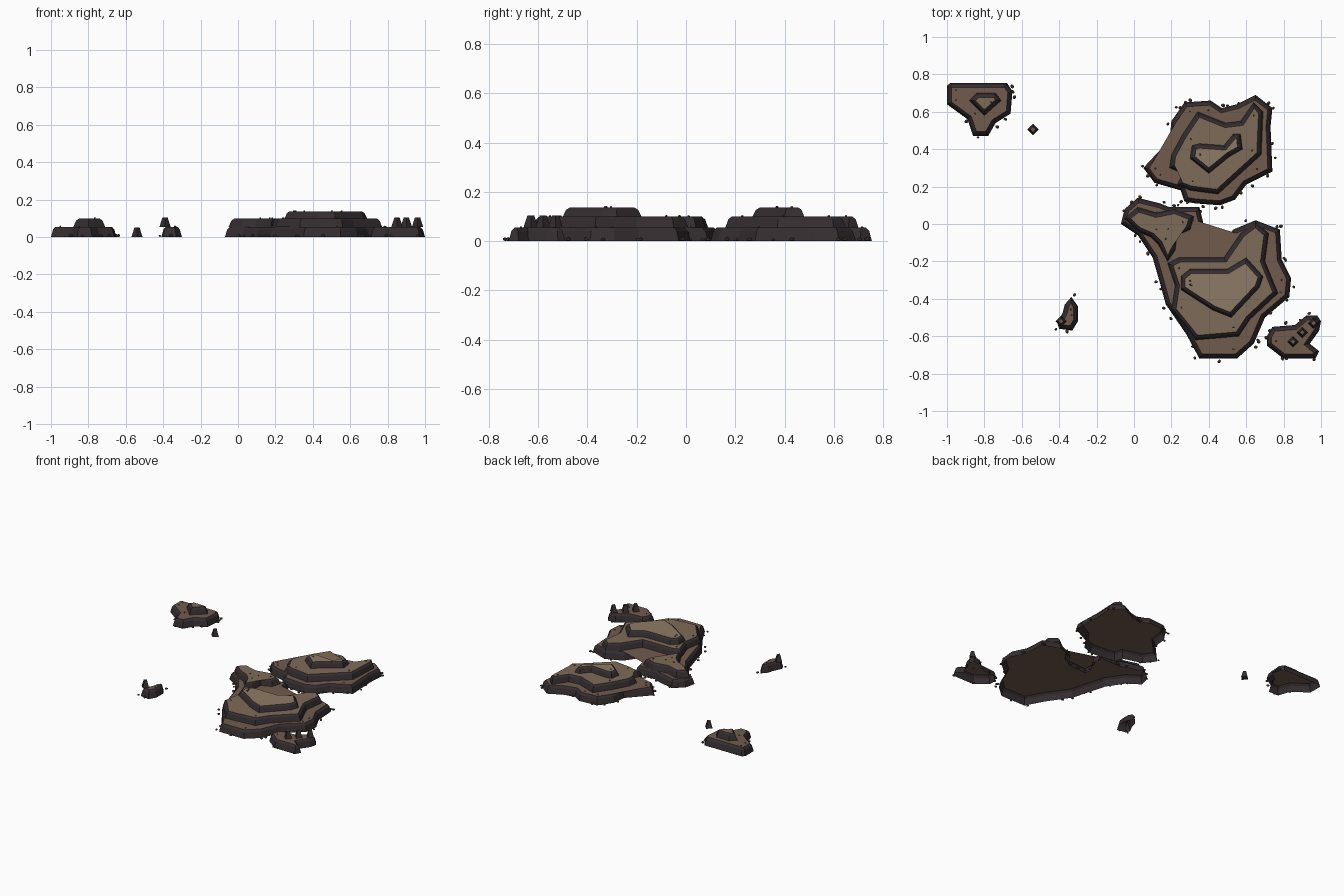
import bpy, bmesh, random
from mathutils import Vector, Matrix

if "Cube" in bpy.data.objects:
    bpy.data.objects.remove(bpy.data.objects["Cube"])

random.seed(4)
LEVELS = [0.0, 0.055, 0.10, 0.137]


def mat(name, rgb):
    m = bpy.data.materials.new(name)
    m.diffuse_color = (*rgb, 1)
    m.use_nodes = True
    m.node_tree.nodes["Principled BSDF"].inputs["Base Color"].default_value = m.diffuse_color
    return m


CLIFF = mat("cliff", (0.035, 0.026, 0.03))
TOPS = [mat("ground_low", (0.165, 0.105, 0.075)),
        mat("ground_mid", (0.21, 0.145, 0.10)),
        mat("ground_high", (0.27, 0.195, 0.13))]
STONE = mat("stone", (0.10, 0.07, 0.05))


def points(text):
    return [Vector(map(float, p.split(","))) for p in text.split()]


def ccw(pts):
    area = sum(a.x * b.y - b.x * a.y for a, b in zip(pts, pts[1:] + pts[:1]))
    return pts if area > 0 else pts[::-1]


def inset(pts, d):
    out = []
    for i, p in enumerate(pts):
        a = (p - pts[i - 1]).normalized()
        b = (pts[(i + 1) % len(pts)] - p).normalized()
        n = Vector((-a.y - b.y, a.x + b.x)).normalized()
        c = max(n.dot(Vector((-a.y, a.x))), 0.75)
        out.append(p + n * d / c)
    return out


def finish(bm, name, mats):
    me = bpy.data.meshes.new(name)
    bm.to_mesh(me)
    bm.free()
    for m in mats:
        me.materials.append(m)
    ob = bpy.data.objects.new(name, me)
    bpy.context.collection.objects.link(ob)
    return ob


shores, plateaus = [], []


# One terrace: open underneath, leaning cliff band and flat top
def terrace(name, level, text):
    pts = ccw(points(text))
    z0, z1 = LEVELS[level], LEVELS[level + 1]
    bm = bmesh.new()
    rings = []
    for t, d in ((0, 0), (0.75, 0.011), (1, 0.024)):
        z = z0 + (z1 - z0) * t
        rings.append([bm.verts.new((p.x, p.y, z)) for p in inset(pts, d)])
    n = len(pts)
    for lo, hi in zip(rings, rings[1:]):
        for i in range(n):
            j = (i + 1) % n
            bm.faces.new((lo[i], lo[j], hi[j], hi[i]))
    cap = bm.faces.new(rings[-1])
    cap.material_index = 1
    bmesh.ops.triangulate(bm, faces=[cap])
    finish(bm, name, [CLIFF, TOPS[level]])
    if level == 0:
        shores.append(pts)
    plateaus.append((inset(pts, 0.05), z1))


# North island
terrace("north_island_base", 0, ".05,.30 .19,.45 .20,.55 .27,.65 .41,.66 .47,.62 .55,.64 .65,.69 .74,.62 "
        ".73,.52 .74,.28 .68,.25 .60,.21 .54,.13 .46,.10 .33,.11 .27,.12 .25,.18 .11,.22")
terrace("north_island_middle", 1, ".19,.30 .20,.37 .26,.48 .34,.60 .49,.54 .57,.55 .64,.65 .69,.60 .68,.37 "
        ".57,.27 .45,.16 .30,.18 .23,.21 .26,.27")
terrace("north_island_top", 2, ".30,.35 .31,.42 .35,.43 .48,.42 .53,.48 .57,.48 .58,.40 .51,.36 .40,.27")

# South island with its north-west arm
terrace("south_island_base", 0, "-.07,0 -.05,.08 .02,.14 .14,.11 .19,.09 .35,.09 .37,.01 .31,-.08 .32,-.13 "
        ".47,-.12 .53,-.03 .65,.02 .78,-.03 .79,-.19 .84,-.29 .83,-.39 .70,-.50 .64,-.64 .55,-.72 "
        ".35,-.72 .28,-.59 .17,-.43 .14,-.32 .10,-.18 .02,-.06")
terrace("south_arm_middle", 1, "-.05,.03 .02,.09 .12,.06 .22,.08 .32,.04 .30,-.03 .23,-.06 .22,-.14 "
        ".18,-.20 .13,-.11 .09,-.07 .02,-.04")
terrace("south_island_middle", 1, ".18,-.21 .24,-.18 .48,-.18 .57,-.05 .65,.01 .72,-.05 .70,-.20 .77,-.37 "
        ".62,-.51 .56,-.60 .33,-.62 .20,-.46 .22,-.33")
terrace("south_island_top", 2, ".25,-.35 .25,-.28 .30,-.24 .50,-.24 .60,-.18 .69,-.28 .67,-.34 .52,-.50 "
        ".42,-.46 .28,-.37")

# Small outlying islets
terrace("northwest_islet_base", 0, "-1,.64 -1,.74 -.98,.755 -.68,.755 -.65,.71 -.66,.59 -.74,.54 -.78,.47 "
        "-.86,.47 -.89,.56")
terrace("northwest_islet_top", 1, "-.88,.66 -.84,.70 -.74,.70 -.71,.66 -.80,.58")
terrace("southwest_islet", 0, "-.41,-.53 -.38,-.47 -.37,-.43 -.335,-.39 -.30,-.44 -.30,-.52 -.33,-.57 -.40,-.56")
terrace("southeast_islet", 0, ".71,-.60 .74,-.55 .86,-.54 .92,-.49 .98,-.49 1,-.52 .99,-.57 .94,-.64 "
        ".99,-.68 .97,-.72 .80,-.72 .71,-.65")

# Four-sided rock stacks
for i, (x, y, z) in enumerate([(.85, -.63, .055), (.90, -.58, .055), (.96, -.53, .055),
                               (-.39, -.52, .055), (-.54, .505, 0)]):
    bm = bmesh.new()
    h = 0.05
    bmesh.ops.create_cone(bm, cap_ends=True, segments=4, radius1=0.03, radius2=0.014, depth=h,
                          matrix=Matrix.Translation((x, y, z + h / 2)))
    for f in bm.faces:
        f.material_index = int(f.normal.z > 0.9)
    finish(bm, f"rock_stack_{i + 1}", [CLIFF, TOPS[0]])

# Pebbles scattered along the shores and on the plateaus
bm = bmesh.new()


def pebble(x, y, z, r):
    m = (Matrix.Translation((x, y, z)) @ Matrix.Rotation(random.uniform(0, 3), 4, "Z")
         @ Matrix.Diagonal((r, r * 0.8, r * 0.7, 1)))
    bmesh.ops.create_icosphere(bm, subdivisions=1, radius=1, matrix=m)


for pts in shores:
    for a, b in zip(pts, pts[1:] + pts[:1]):
        d = b - a
        out = Vector((d.y, -d.x)).normalized()
        for k in range(int(d.length / 0.09 + random.random())):
            p = a + d * random.random() + out * random.uniform(0.0, 0.022)
            if abs(p.x) < 0.985 and -0.735 < p.y < 0.745:
                r = random.uniform(0.008, 0.013)
                pebble(p.x, p.y, r * 0.7, r)
for pts, z in plateaus:
    for p in random.sample(pts, len(pts) // 3):
        pebble(p.x, p.y, z + 0.002, 0.006)
finish(bm, "pebbles", [STONE])
